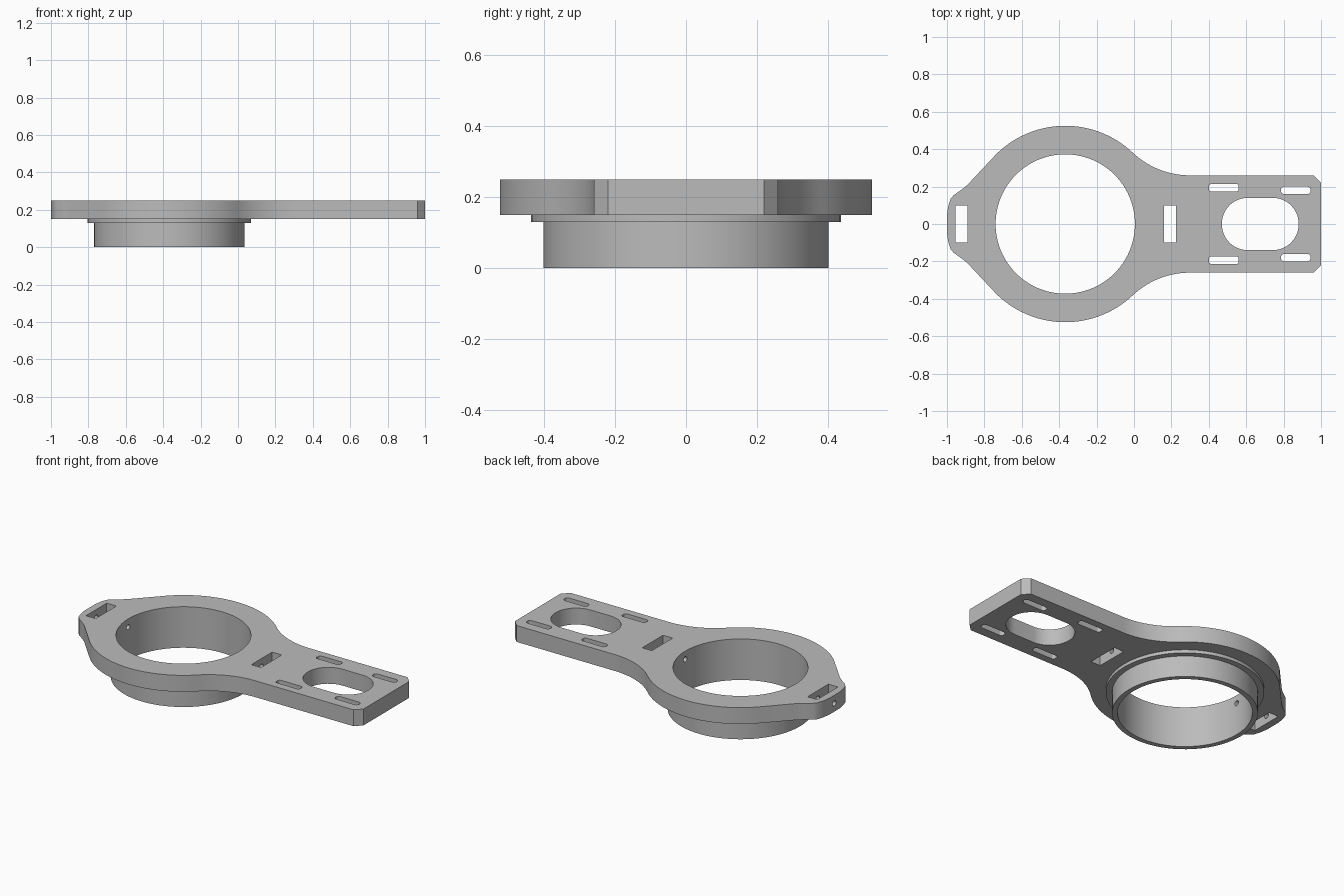
import bpy, bmesh, math
from mathutils import Matrix

if "Cube" in bpy.data.objects:
    bpy.data.objects.remove(bpy.data.objects["Cube"])

RING_X = -0.3675          # centre of the ring
RING_R, BORE_R = 0.525, 0.3725
BOTTOM, TOP = 0.15, 0.25  # plate faces

grey = bpy.data.materials.new("plain grey")
grey.use_nodes = True
grey.diffuse_color = (0.5, 0.5, 0.5, 1)
grey.node_tree.nodes["Principled BSDF"].inputs["Base Color"].default_value = (0.5, 0.5, 0.5, 1)


def add_object(name, bm):
    bmesh.ops.recalc_face_normals(bm, faces=bm.faces)
    mesh = bpy.data.meshes.new(name)
    bm.to_mesh(mesh)
    bm.free()
    mesh.materials.append(grey)
    obj = bpy.data.objects.new(name, mesh)
    bpy.context.collection.objects.link(obj)
    return obj


def prism(name, outline, z0, z1):
    bm = bmesh.new()
    face = bm.faces.new([bm.verts.new((x, y, z0)) for x, y in outline])
    up = bmesh.ops.extrude_face_region(bm, geom=[face])["geom"]
    bmesh.ops.translate(bm, vec=(0, 0, z1 - z0),
                        verts=[v for v in up if isinstance(v, bmesh.types.BMVert)])
    return add_object(name, bm)


def arc(cx, cy, r, a0, a1, n):
    angles = [math.radians(a0 + (a1 - a0) * i / n) for i in range(n + 1)]
    return [(cx + r * math.cos(a), cy + r * math.sin(a)) for a in angles]


def rounded(x0, x1, y0, y1, r):
    return (arc(x1 - r, y1 - r, r, 0, 90, 12) + arc(x0 + r, y1 - r, r, 90, 180, 12)
            + arc(x0 + r, y0 + r, r, 180, 270, 12) + arc(x1 - r, y0 + r, r, 270, 360, 12))


def disc(name, r, z0, z1):
    return prism(name, arc(RING_X, 0, r, 0, 360, 96)[:-1], z0, z1)


def combine(target, tool, operation):
    mod = target.modifiers.new(operation, "BOOLEAN")
    mod.operation, mod.solver, mod.object = operation, "EXACT", tool
    bpy.context.view_layer.objects.active = target
    bpy.ops.object.modifier_apply(modifier=mod.name)
    bpy.data.objects.remove(tool)


# Plate outline: arm, concave fillet, ring and tapered tip, mirrored in y
ARM_Y, FILLET_X = 0.26, 0.3
dx = FILLET_X - RING_X
fillet_r = (dx ** 2 + ARM_Y ** 2 - RING_R ** 2) / (2 * (RING_R - ARM_Y))
join = math.degrees(math.atan2(ARM_Y + fillet_r, dx))
half = [(1, 0.22), (0.96, ARM_Y)]
half += arc(FILLET_X, ARM_Y + fillet_r, fillet_r, 270, 180 + join, 20)
half += arc(RING_X, 0, RING_R, join, 135, 40)[1:]
half += [(-0.89, 0.21), (-0.92, 0.185), (-0.965, 0.153),
         (-0.98, 0.135), (-0.992, 0.1), (-1, 0.05)]
body = prism("mounting_plate", half + [(x, -y) for x, y in reversed(half)], BOTTOM, TOP)

# Stepped collar under the ring
combine(body, disc("flange", 0.4375, 0.13, 0.2), "UNION")
combine(body, disc("collar", 0.4025, 0, 0.18), "UNION")

# Bore and openings through the plate
combine(body, disc("bore", BORE_R, -0.1, 0.4), "DIFFERENCE")
openings = [rounded(0.47, 0.88, -0.14, 0.14, 0.138)]
for x0, x1 in ((-0.955, -0.89), (0.16, 0.225)):
    openings.append([(x0, -0.1), (x1, -0.1), (x1, 0.1), (x0, 0.1)])
for x0, y0, r in ((0.4, 0.174, 0.014), (0.785, 0.16, 0.019)):
    for lo, hi in ((y0, y0 + 0.04), (-y0 - 0.04, -y0)):
        openings.append(rounded(x0, x0 + 0.16, lo, hi, r))
for outline in openings:
    combine(body, prism("opening", outline, 0.1, 0.4), "DIFFERENCE")

# Screw holes along x: tip to bore, and bore to the inner slot
for x0, x1 in ((-1.1, -0.6), (-0.1, 0.19)):
    bm = bmesh.new()
    place = Matrix.Translation(((x0 + x1) / 2, 0, 0.2)) @ Matrix.Rotation(math.pi / 2, 4, "Y")
    bmesh.ops.create_cone(bm, cap_ends=True, segments=24, radius1=0.016, radius2=0.016,
                          depth=x1 - x0, matrix=place)
    combine(body, add_object("screw_hole", bm), "DIFFERENCE")

# Smooth curves, sharp edges
bpy.ops.object.select_all(action="DESELECT")
body.select_set(True)
bpy.context.view_layer.objects.active = body
bpy.ops.object.shade_smooth_by_angle(angle=math.radians(25))
